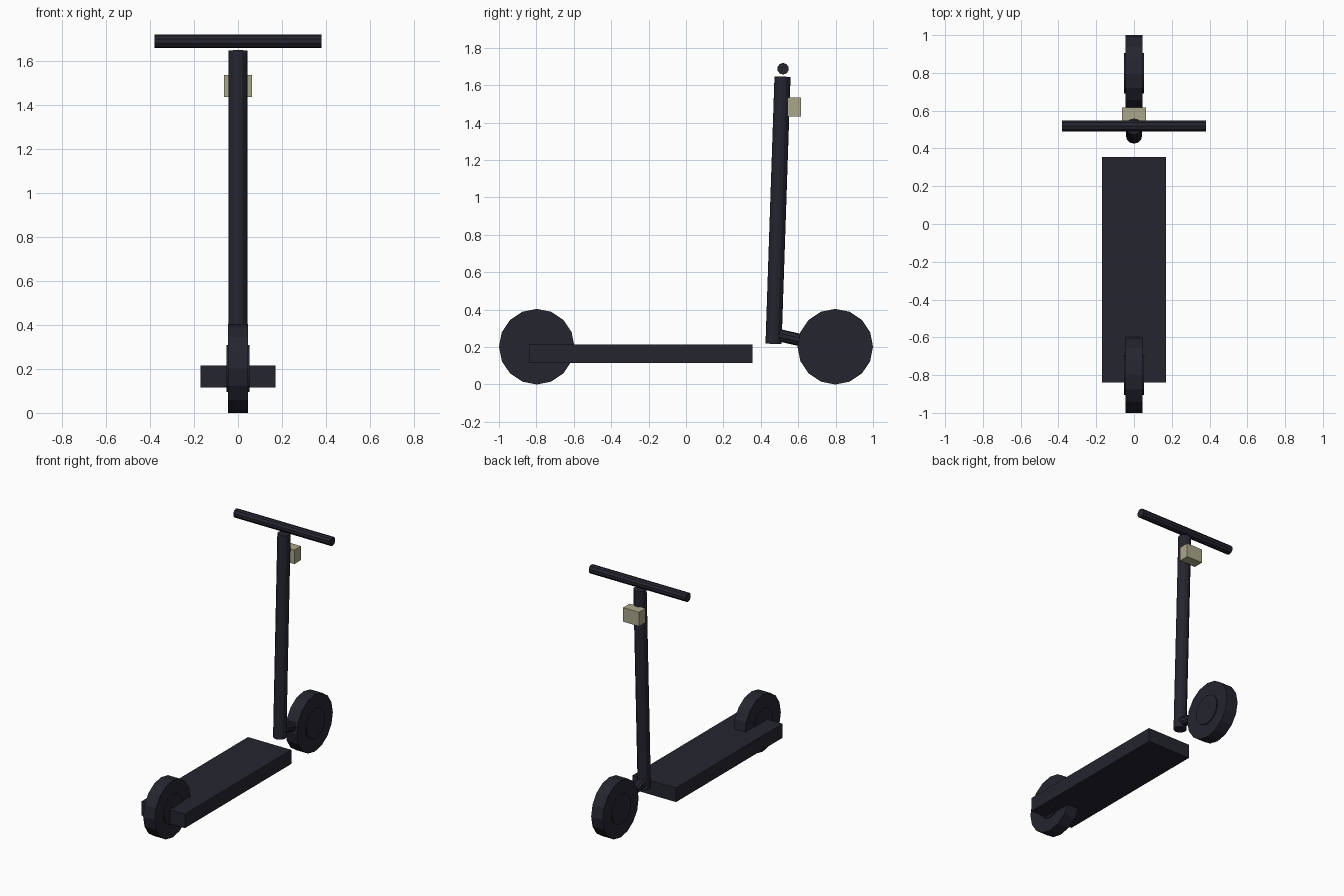
import bpy
import math
from mathutils import Vector

cube = bpy.data.objects.get("Cube")
if cube:
    bpy.data.objects.remove(cube, do_unlink=True)


def material(name, color):
    mat = bpy.data.materials.new(name)
    mat.use_nodes = True
    mat.diffuse_color = color
    mat.node_tree.nodes["Principled BSDF"].inputs["Base Color"].default_value = color
    return mat


dark = material("dark navy", (0.018, 0.018, 0.029, 1))
beige = material("pale beige", (0.40, 0.39, 0.26, 1))


def finish(name, mat):
    obj = bpy.context.object
    obj.name = name
    obj.data.materials.append(mat)
    return obj


def box(name, low, high, mat):
    low, high = Vector(low), Vector(high)
    bpy.ops.mesh.primitive_cube_add(size=1, location=(low + high) / 2)
    obj = finish(name, mat)
    obj.scale = high - low


def rod(name, start, end, radius, sides, mat):
    start, end = Vector(start), Vector(end)
    axis = end - start
    bpy.ops.mesh.primitive_cylinder_add(
        vertices=sides, radius=radius, depth=axis.length,
        location=(start + end) / 2,
        rotation=axis.to_track_quat("Z", "Y").to_euler())
    return finish(name, mat)


# Deck
box("deck", (-0.17, -0.84, 0.115), (0.17, 0.355, 0.215), dark)

# Wheels with raised hubs
for label, y in (("rear", -0.798), ("front", 0.798)):
    for part, radius, half in (("wheel", 0.202, 0.045), ("hub", 0.106, 0.052)):
        rod(f"{label}_{part}", (-half, y, 0.202), (half, y, 0.202), radius, 16, dark)

# Steering column, fork and handlebar
rod("steering_column", (0, 0.468, 0.217), (0, 0.516, 1.646), 0.043, 12, dark)
rod("front_fork", (0, 0.468, 0.27), (0, 0.798, 0.195), 0.033, 10, dark)
rod("handlebar", (-0.38, 0.519, 1.688), (0.38, 0.519, 1.688), 0.031, 10, dark)

# Headlight
box("headlight", (-0.063, 0.543, 1.434), (0.063, 0.616, 1.534), beige)
